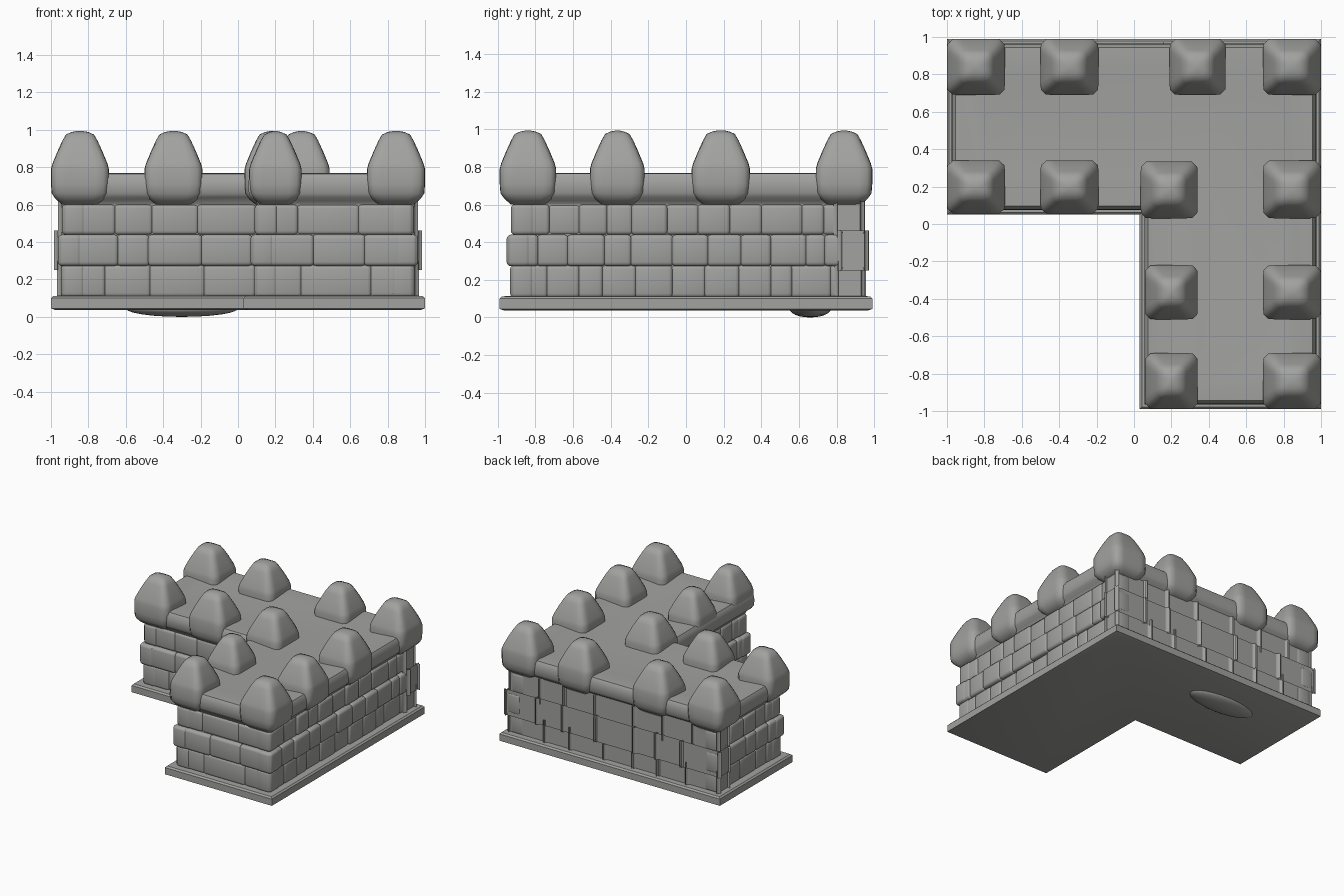
import bpy, bmesh, math, random
from mathutils import Vector

if "Cube" in bpy.data.objects:
    bpy.data.objects.remove(bpy.data.objects["Cube"])

random.seed(4)
stone = bpy.data.materials.new("grey stone")
stone.diffuse_color = (0.36, 0.36, 0.35, 1)
stone.use_nodes = True
stone.node_tree.nodes["Principled BSDF"].inputs["Base Color"].default_value = stone.diffuse_color


def finish(name, bm, angle=40):
    bmesh.ops.recalc_face_normals(bm, faces=bm.faces)
    me = bpy.data.meshes.new(name)
    bm.to_mesh(me)
    bm.free()
    me.materials.append(stone)
    ob = bpy.data.objects.new(name, me)
    bpy.context.collection.objects.link(ob)
    bpy.ops.object.select_all(action='DESELECT')
    ob.select_set(True)
    bpy.context.view_layer.objects.active = ob
    bpy.ops.object.shade_smooth_by_angle(angle=math.radians(angle))
    return ob


def outline(i):
    """L-shaped plan, shrunk inwards by i, counter-clockwise."""
    l, r, f, b, nx, ny = -1 + i, 1 - i, -0.99 + i, 0.99 - i, 0.03 + i, 0.05 + i
    return [(l, ny), (nx, ny), (nx, f), (r, f), (r, b), (l, b)]


def skin(bm, rings):
    """Join stacked rings of points and cap both ends."""
    loops = [[bm.verts.new(p) for p in ring] for ring in rings]
    n = len(loops[0])
    for a, b in zip(loops, loops[1:]):
        for k in range(n):
            bm.faces.new((a[k], a[(k + 1) % n], b[(k + 1) % n], b[k]))
    bm.faces.new(loops[0][::-1])
    bm.faces.new(loops[-1])


def l_part(name, profile):
    bm = bmesh.new()
    skin(bm, [[(x, y, z) for x, y in outline(i)] for i, z in profile])
    return finish(name, bm)


# base plate, wall core and roof slab
l_part("base_plate", [(0.02, 0.038), (0, 0.045), (0, 0.10), (0.012, 0.112), (0.06, 0.114)])
l_part("wall_core", [(0.078, 0.10), (0.078, 0.65)])
l_part("roof_slab", [(0.075, 0.60), (0.065, 0.62), (0.04, 0.64), (0.028, 0.66), (0.025, 0.70),
                     (0.028, 0.74), (0.045, 0.765), (0.08, 0.768), (0.2, 0.758), (0.33, 0.748)])

# shallow swelling under the base
bm = bmesh.new()
bmesh.ops.create_uvsphere(bm, u_segments=24, v_segments=12, radius=1)
for v in bm.verts:
    v.co = (-0.3 + 0.3 * v.co.x, 0.66 + 0.11 * v.co.y, 0.045 + 0.045 * v.co.z)
finish("base_swelling", bm)


def add_stone(bm, a, along, inward, s0, s1, out, z0, z1):
    """One pillow-edged block set into the wall."""
    b = bmesh.new()
    bmesh.ops.create_cube(b, size=1)
    for v in b.verts:
        s = s0 + (v.co.x + 0.5) * (s1 - s0)
        d = -out if v.co.y < 0 else 0.12
        p = a + along * s + inward * d
        v.co = (p.x, p.y, z0 + (v.co.z + 0.5) * (z1 - z0))
    bmesh.ops.bevel(b, geom=b.edges[:], offset=0.022, segments=3, profile=0.5, affect='EDGES')
    bmesh.ops.recalc_face_normals(b, faces=b.faces)
    tmp = bpy.data.meshes.new("tmp")
    b.to_mesh(tmp)
    b.free()
    bm.from_mesh(tmp)
    bpy.data.meshes.remove(tmp)


# three courses of stones around the walls
for name, inset, z0, z1 in (("lower_course", 0.06, 0.105, 0.278),
                            ("middle_course", 0.042, 0.272, 0.44),
                            ("upper_course", 0.064, 0.438, 0.602)):
    bm = bmesh.new()
    pts = [Vector(p) for p in outline(inset)]
    for k, a in enumerate(pts):
        d = pts[(k + 1) % 6] - a
        along = d.normalized()
        inward = Vector((-along.y, along.x))
        count = round(d.length / (0.17 if abs(along.y) > 0.5 else 0.27))
        cuts = [(j + (random.uniform(-0.22, 0.22) if 0 < j < count else 0)) * d.length / count
                for j in range(count + 1)]
        for j in range(count):
            inner = 0 < j < count - 1
            add_stone(bm, a, along, inward, cuts[j] - 0.005, cuts[j + 1] + 0.005,
                      random.uniform(-0.008, 0.006) if inner else 0, z0, z1)
    finish(name, bm, 35)


def merlon(name, x0, x1, y0, y1):
    """Rounded, tapering battlement block."""
    cx, cy = (x0 + x1) / 2, (y0 + y1) / 2
    hx, hy = (x1 - x0) / 2, (y1 - y0) / 2
    rings = []
    for inset, z, power in ((0.06, 0.60, 10), (0.025, 0.63, 10), (0.004, 0.66, 10), (0, 0.71, 10),
                            (0, 0.79, 10), (0.008, 0.82, 9), (0.035, 0.885, 7), (0.06, 0.94, 5),
                            (0.08, 0.975, 4), (0.11, 0.988, 3), (0.135, 0.993, 2)):
        ring = []
        for k in range(32):
            t = 2 * math.pi * (k + 0.5) / 32
            c, s = math.cos(t), math.sin(t)
            r = (abs(c) ** power + abs(s) ** power) ** (-1 / power)
            ring.append((cx + max(hx - inset, 0.012) * c * r,
                         cy + max(hy - inset, 0.012) * s * r, z))
        rings.append(ring)
    bm = bmesh.new()
    skin(bm, rings)
    finish(name, bm, 60)


# battlements: back row, notch row, then the two front pairs
back, notch, mid, front = (0.69, 0.99), (0.055, 0.34), (-0.51, -0.22), (-0.99, -0.69)
west, left, right = (-1, -0.69), (-0.5, -0.19), (0.69, 1)
plan = [(x, back) for x in (west, left, (0.19, 0.49), right)]
plan += [(west, notch), (left, notch), ((0.035, 0.34), (0.03, 0.335)), (right, (0.03, 0.34))]
plan += [(x, y) for y in (mid, front) for x in ((0.06, 0.34), right)]
for n, (xs, ys) in enumerate(plan):
    merlon(f"battlement_{n + 1}", *xs, *ys)
